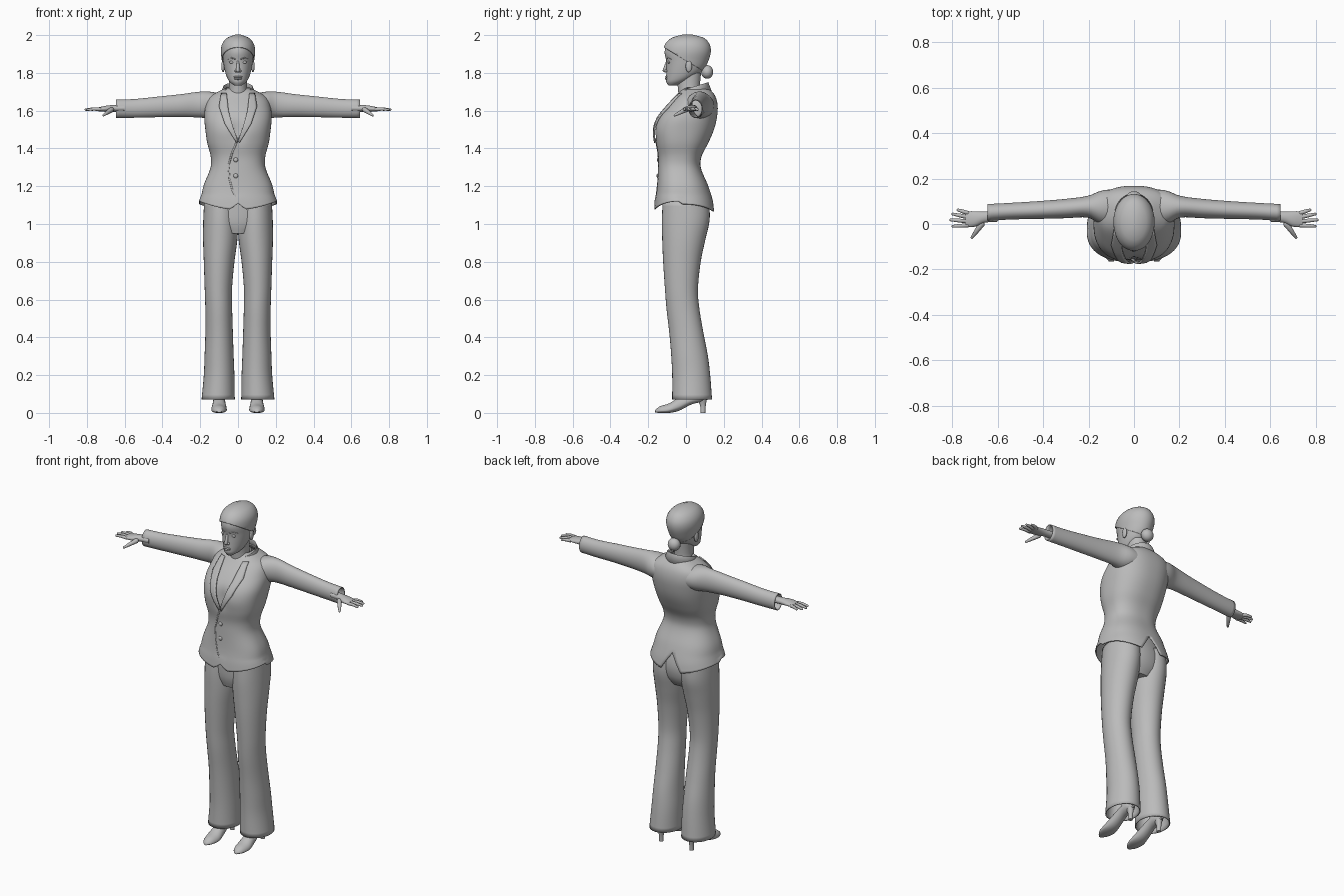
import bpy, bmesh, math
from mathutils import Vector

cube = bpy.data.objects.get("Cube")
if cube:
    bpy.data.objects.remove(cube)

grey = bpy.data.materials.new("plain grey")
grey.use_nodes = True
colour = (0.5, 0.5, 0.5, 1)
grey.diffuse_color = colour
grey.node_tree.nodes["Principled BSDF"].inputs["Base Color"].default_value = colour


def finish(name, bm, thickness=0):
    """Turn a bmesh into a smooth shaded object."""
    bmesh.ops.remove_doubles(bm, verts=bm.verts, dist=0.0003)
    bmesh.ops.recalc_face_normals(bm, faces=bm.faces)
    mesh = bpy.data.meshes.new(name)
    bm.to_mesh(mesh)
    bm.free()
    mesh.materials.append(grey)
    obj = bpy.data.objects.new(name, mesh)
    bpy.context.collection.objects.link(obj)
    bpy.ops.object.select_all(action='DESELECT')
    bpy.context.view_layer.objects.active = obj
    obj.select_set(True)
    bpy.ops.object.shade_smooth_by_angle(angle=math.radians(50))
    if thickness:
        solid = obj.modifiers.new("thickness", 'SOLIDIFY')
        solid.thickness, solid.offset = thickness, 0
    return obj


def skin(rows, cyclic=True, caps=True):
    """Join rows of points with faces."""
    bm = bmesh.new()
    grid = [[bm.verts.new(p) for p in row] for row in rows]
    n = len(grid[0])
    for low, high in zip(grid, grid[1:]):
        for i in range(n if cyclic else n - 1):
            j = (i + 1) % n
            bm.faces.new((low[i], low[j], high[j], high[i]))
    if cyclic and caps:
        bm.faces.new(grid[0])
        bm.faces.new(grid[-1])
    return bm


def ring_at(rings, k):
    """Smoothly interpolate the cross-section at station k."""
    i = 0
    while i < len(rings) - 2 and k > rings[i + 1][0]:
        i += 1
    a, b = rings[i], rings[i + 1]
    before, after = rings[max(i - 1, 0)], rings[min(i + 2, len(rings) - 1)]
    span = b[0] - a[0]
    t = (k - a[0]) / span
    result = []
    for p, q, r, s in zip(before[1:], a[1:], b[1:], after[1:]):
        m = (r - p) / (b[0] - before[0]) * span
        n = (s - q) / (after[0] - a[0]) * span
        result.append(q + m * t + (3 * (r - q) - 2 * m - n) * t * t
                      + (m + n - 2 * (r - q)) * t ** 3)
    return result


def section(rings, k, angle, power=2):
    """Point on a cross-section: offset across and offset in depth."""
    mid, half, near, centre, far = ring_at(rings, k)
    c, s = math.cos(angle), math.sin(angle)
    u = mid + half * math.copysign(abs(c) ** (2 / power), c)
    v = math.copysign(abs(s) ** (2 / power), s)
    return u, centre + v * (far - centre if s > 0 else centre - near)


def front(rings, x, k, power=2):
    mid, half, near, centre, far = ring_at(rings, k)
    side = min(1, abs((x - mid) / half))
    return centre - (centre - near) * (1 - side ** power) ** (1 / power)


def stations(rings, count):
    a, b = rings[0][0], rings[-1][0]
    return [a + (b - a) * i / count for i in range(count + 1)]


def loft(rings, place, count=28, sides=32, power=2, caps=True):
    turn = [2 * math.pi * i / sides for i in range(sides)]
    return skin([[place(*section(rings, k, a, power), k) for a in turn]
                 for k in stations(rings, count)], caps=caps)


def limb(name, points, radii, sides=10):
    """Rounded tapered tube through points."""
    points = [Vector(p) for p in points]
    rows = []
    for i, (p, r) in enumerate(zip(points, radii)):
        d = (points[min(i + 1, len(points) - 1)] - points[max(i - 1, 0)]).normalized()
        u = d.orthogonal().normalized()
        v = d.cross(u)
        ends = [(0, 1)]
        if i == 0:
            ends = [(-0.8, 0.3), (-0.5, 0.8), (0, 1)]
        elif i == len(points) - 1:
            ends = [(0, 1), (0.5, 0.8), (0.8, 0.3)]
        for shift, scale in ends:
            rows.append([p + d * r * shift + r * scale * (u * math.cos(a) + v * math.sin(a))
                         for a in (2 * math.pi * j / sides for j in range(sides))])
    return finish(name, skin(rows))


def ball(name, centre, size):
    bm = bmesh.new()
    bmesh.ops.create_uvsphere(bm, u_segments=20, v_segments=12, radius=1)
    for v in bm.verts:
        v.co = Vector(a * b + c for a, b, c in zip(v.co, size, centre))
    return finish(name, bm)


def upright(x, y, z):
    return (x, y, z)


# Jacket body with raised sides, front cutaway and back vent
torso = [(1.06, 0, .205, -.165, -.03, .15), (1.12, 0, .195, -.16, -.035, .14),
         (1.2, 0, .18, -.15, -.035, .115), (1.3, 0, .142, -.145, -.035, .075),
         (1.36, 0, .142, -.145, -.03, .08), (1.43, 0, .16, -.157, -.03, .115),
         (1.5, 0, .17, -.163, -.02, .145), (1.56, 0, .175, -.145, 0, .16),
         (1.62, 0, .17, -.1, .04, .165), (1.67, 0, .15, -.055, .06, .155),
         (1.7, 0, .1, -.03, .06, .135), (1.72, 0, .06, -.01, .05, .11)]
FULL = 2.4
rows = []
for k in stations(torso, 48):
    gap = 0.25 * max(0, (1.16 - k) / 0.1)
    fade = max(0, 1 - (k - 1.06) / 0.1)
    row = []
    for i in range(73):
        a = math.pi / 2 + gap + (2 * math.pi - 2 * gap) * i / 72
        x, y = section(torso, k, a, FULL)
        lift = 0.045 * abs(math.cos(a)) ** 1.5
        if math.sin(a) < 0:
            lift += 0.015 + 0.035 * max(0, 1 - abs(x) / 0.04)
            y += 0.02 * math.exp(-(x / 0.035) ** 2 - ((k - 1.5) / 0.06) ** 2)
        row.append((x, y, k + fade * lift))
    rows.append(row)
finish("jacket_body", skin(rows, cyclic=False), 0.006)

# Jacket front edge and buttons
edge = [(0, 1.45), (-.03, 1.38), (-.05, 1.31), (-.045, 1.24), (-.03, 1.18), (0, 1.12)]
limb("jacket_front_edge", [(x, front(torso, x, z, FULL), z) for x, z in edge], [.005] * len(edge))
for z in (1.34, 1.255):
    ball("jacket_button", (-.012, front(torso, 0, z, FULL) - .003, z), (.012, .006, .012))

# Lapels laid on the chest
inner = [(.06, 1.69), (.05, 1.6), (.028, 1.52), (0, 1.44)]
outer = [(.088, 1.69), (.1, 1.62), (.07, 1.53), (.008, 1.43)]
for s, side in ((1, "left"), (-1, "right")):
    rows = []
    for n in range(13):
        i = min(n // 4, 2)
        t = n / 4 - i
        p, q = (Vector(e[i]).lerp(Vector(e[i + 1]), t) for e in (inner, outer))
        rows.append([(s * w.x, front(torso, w.x, w.y, FULL) - 0.008, w.y)
                     for w in (p.lerp(q, j / 4) for j in range(5))])
    finish(side + "_lapel", skin(rows, cyclic=False), 0.009)


def collar(name, sweep, radius, y, low, rise, drop, flare):
    rows = []
    for i in range(33):
        a = math.pi / 2 + sweep * (i / 16 - 1)
        c, s = math.cos(a), math.sin(a)
        top = low + rise * (1 + s) / 2
        rows.append([(c * (radius + f), y + s * (radius + f), z)
                     for f, z in ((-.004, top - drop), (0, top), (flare, top - drop))])
    finish(name, skin(rows, cyclic=False), 0.005)


collar("jacket_collar", 2.3, .078, .04, 1.7, .048, .045, .016)
collar("shirt_collar", 2.85, .06, .022, 1.695, .03, .04, .012)

# Trousers: pelvis and flared legs
pelvis = [(.95, 0, .1, -.1, 0, .08), (1.0, 0, .165, -.115, 0, .11),
          (1.08, 0, .178, -.12, 0, .12), (1.2, 0, .16, -.12, 0, .09)]
finish("trouser_hips", loft(pelvis, upright, 12, 40))
leg = [(.07, .105, .085, -.07, .03, .135), (.2, .1, .078, -.07, .03, .125),
       (.3, .1, .074, -.075, .02, .113), (.42, .1, .07, -.085, .01, .09),
       (.55, .102, .068, -.1, -.01, .068), (.65, .104, .069, -.108, -.02, .06),
       (.8, .1, .078, -.118, -.02, .075), (.92, .094, .088, -.123, -.01, .1),
       (1.02, .091, .09, -.125, 0, .122), (1.12, .088, .088, -.12, 0, .12)]

# Sleeve, hand, shoe and heel cross-sections for one side
sleeve = [(.06, 1.62, .06, 0, .07, .15), (.14, 1.628, .069, 0, .07, .145),
          (.2, 1.632, .066, .03, .075, .122), (.3, 1.627, .058, .028, .068, .108),
          (.42, 1.62, .052, .025, .06, .098), (.55, 1.612, .047, .022, .055, .09),
          (.645, 1.61, .046, .015, .05, .085)]
palm = [(.6, 1.613, .018, .01, .035, .06), (.66, 1.612, .018, .005, .03, .055),
        (.7, 1.61, .016, -.012, .02, .056), (.74, 1.607, .01, -.014, .02, .056)]
shoe = [(-.165, .1, .01, .002, .008, .014), (-.14, .1, .03, 0, .01, .034),
        (-.09, .1, .041, 0, .015, .05), (-.04, .1, .036, .01, .035, .08),
        (.03, .1, .03, .045, .07, .11), (.09, .1, .029, .06, .085, .12),
        (.115, .1, .012, .07, .09, .11)]
heel = [(0, .1, .012, .078, .09, .102), (.04, .1, .013, .074, .09, .105),
        (.08, .1, .024, .055, .085, .112)]
fingers = {"little": (.048, .775, .062), "ring": (.03, .798, .044),
           "middle": (.012, .807, .018), "index": (-.006, .797, -.01)}

for s, side in ((1, "left"), (-1, "right")):
    def stand(x, y, z): return (s * x, y, z)
    def reach(z, y, x): return (s * x, y, z)
    def point(x, z, y): return (s * x, y, z)
    finish(side + "_trouser_leg", loft(leg, stand, 40, caps=False), 0.006)
    finish(side + "_sleeve", loft(sleeve, reach, 32, caps=False), 0.005)
    finish(side + "_palm", loft(palm, reach, 12, 20))
    for finger, (y, tip, tip_y) in fingers.items():
        start, end = Vector((s * .73, y, 1.607)), Vector((s * tip, tip_y, 1.605))
        limb(side + "_" + finger + "_finger",
             [start, start.lerp(end, .5) + Vector((0, 0, .003)), end], [.0095, .0085, .006])
    limb(side + "_thumb", [(s * .67, 0, 1.605), (s * .695, -.035, 1.588),
                           (s * .713, -.06, 1.575)], [.014, .01, .006])
    finish(side + "_shoe", loft(shoe, point, 24, 24))
    finish(side + "_shoe_heel", loft(heel, stand, 8, 16))
    limb(side + "_ankle", [(s * .1, .06, .08), (s * .1, .05, .2)], [.03, .03])

# Neck and head
neck = [(1.62, 0, .08, -.07, .02, .1), (1.67, 0, .062, -.042, .03, .09),
        (1.71, 0, .05, -.042, .02, .075), (1.75, 0, .048, -.045, .02, .075),
        (1.8, 0, .05, -.04, .02, .08)]
finish("neck", loft(neck, upright, 16))
head = [(1.732, 0, .018, -.092, -.075, -.05), (1.75, 0, .042, -.104, -.05, -.005),
        (1.775, 0, .058, -.105, -.025, .04), (1.81, 0, .069, -.104, -.01, .085),
        (1.86, 0, .078, -.104, 0, .112), (1.91, 0, .083, -.113, .01, .124),
        (1.95, 0, .075, -.1, .01, .115), (1.98, 0, .05, -.066, .01, .085),
        (1.994, 0, .015, -.02, .01, .035)]
finish("head", loft(head, upright, 36, 40))

# Swept-back hair, trimmed along the hairline, and bun
hair = loft(head, lambda x, y, z: (x * 1.07, .01 + (y - .01) * 1.05, z + .006), 36, 48)
bmesh.ops.bisect_plane(hair, geom=hair.verts[:] + hair.edges[:] + hair.faces[:],
                       plane_co=(0, 0, 1.865), plane_no=(0, .6, 1), clear_inner=True)
finish("hair", hair, 0.004)
ball("hair_bun", (0, .112, 1.805), (.036, .032, .036))

# Face
limb("nose", [(0, front(head, 0, 1.86) + .004, 1.86), (0, -.108, 1.83), (0, -.113, 1.812)],
     [.006, .009, .011])
ball("upper_lip", (0, -.103, 1.779), (.023, .009, .005))
ball("lower_lip", (0, -.102, 1.769), (.02, .009, .006))
for s, side in ((1, "left"), (-1, "right")):
    ball(side + "_nostril", (s * .01, -.107, 1.81), (.008, .009, .007))
    ball(side + "_eye", (s * .033, front(head, .033, 1.856) + .003, 1.856), (.015, .007, .007))
    brow = [(x, front(head, x, z) + .001, z) for x, z in ((.015, 1.874), (.035, 1.88), (.053, 1.873))]
    limb(side + "_eyebrow", [(s * x, y, z) for x, y, z in brow], [.003, .004, .002])
    ball(side + "_ear", (s * .079, .015, 1.835), (.009, .017, .032))
